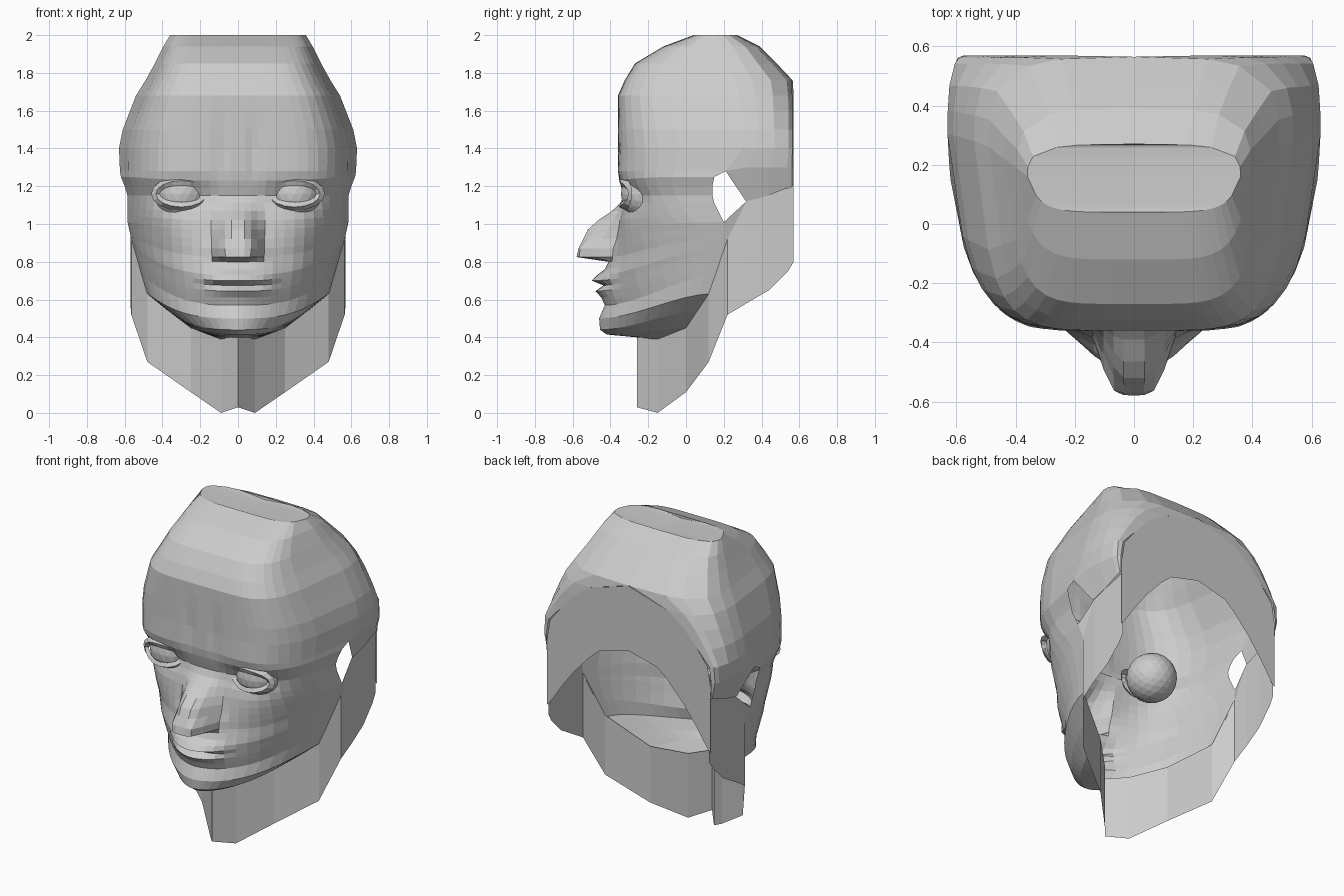
import bpy, bmesh, math


def lerp(table, z):
    """Piecewise linear lookup; first entry of each row is the key."""
    if z <= table[0][0]:
        return table[0][1:]
    for a, b in zip(table, table[1:]):
        if z <= b[0]:
            t = (z - a[0]) / (b[0] - a[0])
            return [p + (q - p) * t for p, q in zip(a[1:], b[1:])]
    return table[-1][1:]


def grid_object(name, rows):
    """Loft rows of points into a sheet and mirror it over x = 0."""
    n = len(rows[0])
    verts = [p for r in rows for p in r]
    faces = [(i * n + j, i * n + j + 1, (i + 1) * n + j + 1, (i + 1) * n + j)
             for i in range(len(rows) - 1) for j in range(n - 1)]
    mesh = bpy.data.meshes.new(name)
    mesh.from_pydata(verts, [], faces)
    bm = bmesh.new()
    bm.from_mesh(mesh)
    bmesh.ops.remove_doubles(bm, verts=bm.verts, dist=0.0005)
    bmesh.ops.recalc_face_normals(bm, faces=bm.faces)
    bm.to_mesh(mesh)
    bm.free()
    ob = bpy.data.objects.new(name, mesh)
    bpy.context.collection.objects.link(ob)
    mod = ob.modifiers.new("mirror", 'MIRROR')
    mod.use_clip = True
    return ob


# centre height: centre depth, side x, side y, side height
SECTION = [
    (.40, -.26, .09, -.15, .39), (.415, -.42, .25, .0, .45),
    (.44, -.455, .37, .06, .54), (.50, -.46, .48, .12, .63),
    (.57, -.43, .51, .155, .73), (.65, -.445, .53, .18, .80),
    (.72, -.45, .547, .20, .86), (.82, -.40, .565, .22, .92),
    (.97, -.365, .585, .20, 1.01), (1.11, -.335, .585, .15, 1.11),
    (1.15, -.33, .585, .14, 1.15), (1.19, -.342, .60, .14, 1.20),
    (1.23, -.353, .62, .15, 1.25), (1.28, -.36, .625, .21, 1.28),
    (1.40, -.36, .63, .30, 1.40), (1.50, -.36, .61, .30, 1.50),
    (1.68, -.36, .54, .28, 1.68), (1.76, -.325, .49, .26, 1.76),
    (1.85, -.27, .44, .22, 1.85), (1.94, -.12, .395, .19, 1.94),
    (2.0, .04, .36, .16, 2.0)]
# height: x and y where the section ends at the back
BACK = [(1.28, .575, .57), (1.4, .56, .57), (1.5, .47, .57), (1.6, .38, .57),
        (1.68, .27, .57), (1.76, 0, .565), (1.85, 0, .48), (1.94, 0, .39), (2.0, 0, .27)]
ROUND = [(.4, 1.6), (.55, 1.6), (.7, 1.8), (.95, 2.4), (1.2, 3.6), (1.4, 4.2), (1.7, 4.8), (2.0, 4.5)]
TAPER = [(.6, .04), (1.1, .13)]
NOSE = [(.80, 0, .05), (.825, .18, .06), (.87, .18, .06), (.97, .155, .05),
        (1.02, .11, .045), (1.08, .035, .05), (1.13, 0, .05)]
LIPS = [(.57, 0), (.61, -.01), (.645, -.035), (.675, .01), (.70, -.05), (.76, 0)]
# x, z, radius x, radius z, depth of soft dents (+) and bulges (-)
BUMPS = [(.30, 1.15, .14, .06, .035), (.36, 1.26, .16, .05, -.01),
         (.38, .97, .13, .10, -.015), (.10, .86, .04, .03, -.03),
         (.24, .74, .06, .12, .01), (.09, 1.38, .02, .14, .02)]


def features(x, z):
    h, w = lerp(NOSE, z)
    d = -h * max(0, min(1, 1 - (x - w) / .08))
    d += lerp(LIPS, z)[0] * max(0, 1 - (x / .21) ** 2)
    for bx, bz, rx, rz, a in BUMPS:
        d += a * math.exp(-((x - bx) / rx) ** 2 - ((z - bz) / rz) ** 2)
    return d


ACROSS = [0, .06, .12, .18, .25, .34, .44, .54, .64, .74, .83, .90, .95, .985, 1]
BEHIND = [0, .3, .62, .9, .975, 1]


def front_row(z):
    depth, sx, sy, sz = lerp(SECTION, z)
    p = lerp(ROUND, z)[0]
    taper = lerp(TAPER, z)[0]
    row = []
    for f in ACROSS:
        back = 1 - (1 - f ** p) ** (1 / p)
        y = depth + (sy - depth) * back
        h = z + (sz - z) * f ** 3
        x = sx * f * (1 - taper * (1 - back) * f)
        row.append((x, y + (features(x, h) * (1 - f ** 6) if z < 1.65 else 0), h))
    return row


def back_row(z):
    _, sx, sy, _ = lerp(SECTION, z)
    bx, by = lerp(BACK, z)
    p = 3 if z < 1.7 else 3.6
    return [(bx + (sx - bx) * (1 - f ** p) ** (1 / p), sy + (by - sy) * f, z) for f in BEHIND]


def closed(rows):
    """Close the crown towards the centre line."""
    return rows + [[(0, y, 1.985) for x, y, z in rows[-1]]]


# face and front of the cranium
crown = [1.28, 1.4, 1.5, 1.6, 1.68, 1.76, 1.85, 1.94, 2.0]
levels = [.40, .415, .44, .50, .57, .61, .645, .675, .70, .73, .76, .80, .825, .87,
          .92, .97, 1.02, 1.07, 1.11, 1.15, 1.19, 1.23]
grid_object("face", closed([front_row(z) for z in levels + crown]))

# back of the cranium, lower edge dips behind the ear opening
edge = [1.28, 1.12, 1.15, 1.19, 1.2, 1.2]
rows = [back_row(z) for z in crown]
rows.insert(0, [(min(x, .575), y, h) for (x, y, z), h in zip(rows[0], edge)])
rows[1] = [(x, y, z + .02) for x, y, z in rows[1]]
rows[1][0] = rows[0][0] = (.625, .21, 1.28)
grid_object("cranium_back", closed(rows))

# neck skirt hanging straight down from the jaw: x, y, top, bottom
SKIRT = [(0, -.26, .41, .03), (.09, -.15, .405, 0), (.25, 0, .465, .11),
         (.48, .12, .645, .27), (.565, .22, .93, .52), (.57, .32, 1.12, .58),
         (.567, .44, 1.16, .65), (.562, .54, 1.19, .75), (.56, .57, 1.2, .80)]
grid_object("neck_skirt", [[(x, y, t) for x, y, t, b in SKIRT],
                           [(x, y, b) for x, y, t, b in SKIRT]])
# sliver below the ear opening
grid_object("ear_lower_edge", [[(.565, .22, .92), (.57, .32, 1.12)],
                               [(.565, .22, .92), (.585, .20, 1.01)]])

# flat back plate with arched lower edge: x, bottom, top
PLATE = [(0, 1.35, 1.76), (.2, 1.3, 1.70), (.27, 1.24, 1.68), (.38, 1.12, 1.6),
         (.47, 1.0, 1.5), (.55, .88, 1.4), (.57, .86, 1.28)]
grid_object("back_plate", [[(x, .57, b) for x, b, t in PLATE],
                           [(x, .57, t) for x, b, t in PLATE]])

# eyelids: almond rings around the eye opening
EYE = (.30, -.20, 1.16)


def almond(rx, rz, y, curve):
    ring = []
    for i in range(17):
        a = 2 * math.pi * i / 16
        ring.append((EYE[0] + rx * math.cos(a), y + curve * math.cos(a) ** 2,
                     EYE[2] + rz * math.sin(a)))
    return ring


grid_object("eyelids", [almond(.16, .09, -.315, .03), almond(.135, .07, -.355, .05),
                        almond(.115, .045, -.345, .05)])

# eyeballs
for side in (-1, 1):
    bpy.ops.mesh.primitive_ico_sphere_add(subdivisions=3, radius=.145,
                                          location=(side * EYE[0], EYE[1], EYE[2]))
    bpy.context.object.name = "eyeball"
